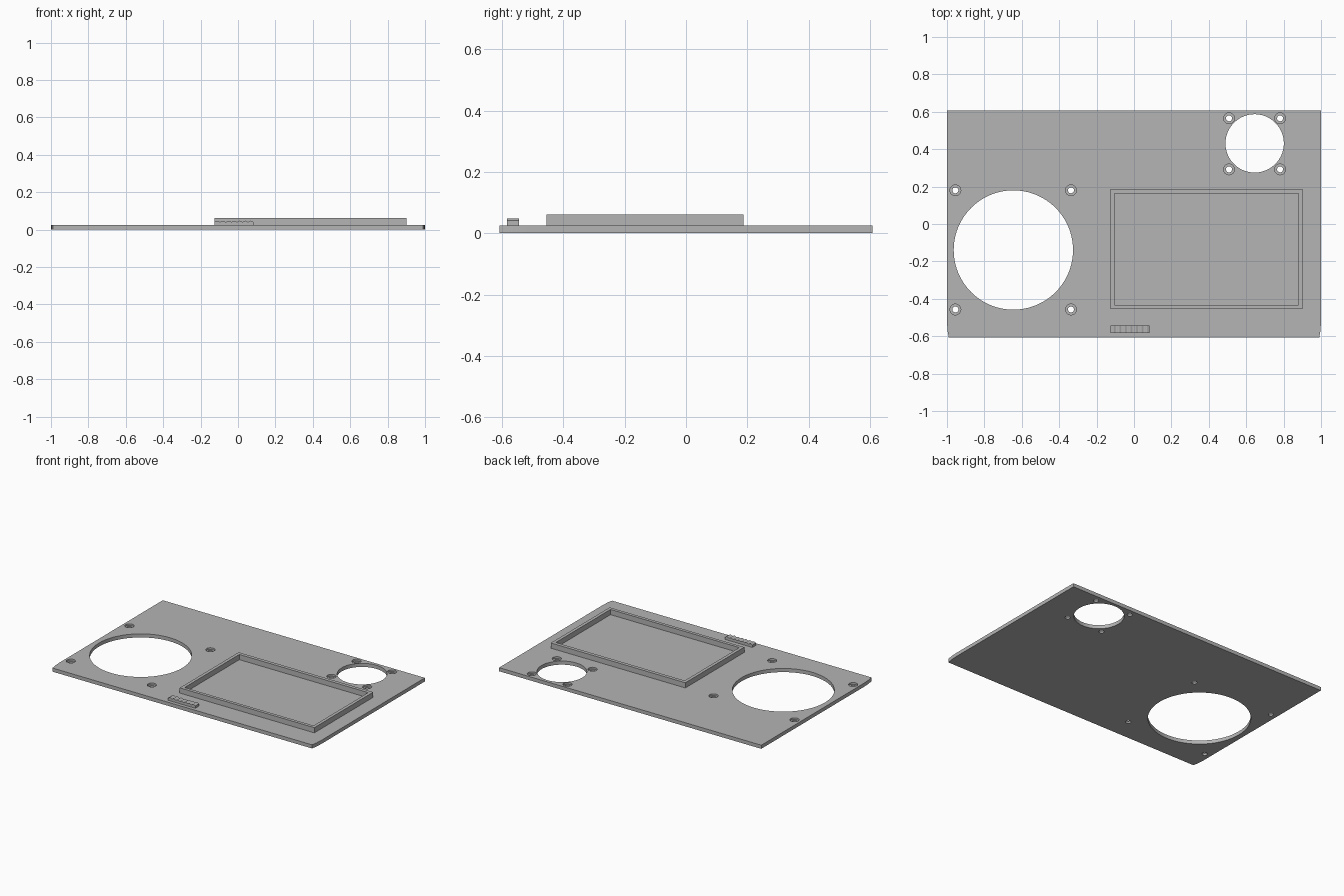
import bpy
import bmesh
from math import cos, pi, radians

if "Cube" in bpy.data.objects:
    bpy.data.objects.remove(bpy.data.objects["Cube"], do_unlink=True)

GREY = (0.46, 0.46, 0.46, 1)
grey = bpy.data.materials.new("plain grey")
grey.use_nodes = True
grey.diffuse_color = GREY
grey.node_tree.nodes["Principled BSDF"].inputs["Base Color"].default_value = GREY

PLATE_TOP = 0.025
FRAME_TOP = 0.061


def finish(name, bm):
    """Turn a bmesh into a named grey object."""
    bmesh.ops.recalc_face_normals(bm, faces=bm.faces)
    mesh = bpy.data.meshes.new(name)
    bm.to_mesh(mesh)
    bm.free()
    mesh.materials.append(grey)
    ob = bpy.data.objects.new(name, mesh)
    bpy.context.collection.objects.link(ob)
    return ob


def prism(name, points, offset):
    """Extrude a closed outline of 3D points along an offset."""
    bm = bmesh.new()
    face = bm.faces.new([bm.verts.new(p) for p in points])
    out = bmesh.ops.extrude_face_region(bm, geom=[face])
    verts = [v for v in out["geom"] if isinstance(v, bmesh.types.BMVert)]
    bmesh.ops.translate(bm, verts=verts, vec=offset)
    return finish(name, bm)


def box(name, x0, x1, y0, y1, z0, z1):
    return prism(name, [(x0, y0, z0), (x1, y0, z0), (x1, y1, z0), (x0, y1, z0)],
                 (0, 0, z1 - z0))


def cylinders(name, holes, z0, z1):
    """One cutter made of several separate upright cylinders (x, y, radius)."""
    bm = bmesh.new()
    for x, y, r in holes:
        made = bmesh.ops.create_cone(bm, cap_ends=True, segments=96 if r > 0.1 else 32,
                                     radius1=r, radius2=r, depth=z1 - z0)
        bmesh.ops.translate(bm, verts=made["verts"], vec=(x, y, (z0 + z1) / 2))
    return finish(name, bm)


def cut(target, *cutters):
    """Subtract the cutters, bake the result and remove the cutters."""
    for c in cutters:
        mod = target.modifiers.new("cut", 'BOOLEAN')
        mod.operation = 'DIFFERENCE'
        mod.solver = 'EXACT'
        mod.object = c
        c.hide_render = True
    bpy.context.view_layer.update()
    graph = bpy.context.evaluated_depsgraph_get()
    baked = bpy.data.meshes.new_from_object(target.evaluated_get(graph))
    target.modifiers.clear()
    target.data = baked
    for c in cutters:
        bpy.data.objects.remove(c, do_unlink=True)


def smooth(ob):
    bpy.ops.object.select_all(action='DESELECT')
    ob.select_set(True)
    bpy.context.view_layer.objects.active = ob
    bpy.ops.object.shade_smooth_by_angle(angle=radians(30))


# Panel outline, its front corners drawn in slightly
side = [(1.0, 0.608), (1.0, -0.52), (0.997, -0.57), (0.99, -0.608)]
outline = side + [(-x, y) for x, y in reversed(side)]
panel = prism("base_panel", [(x, y, 0) for x, y in outline], (0, 0, PLATE_TOP))

# Round openings with counterbored screw holes around each
openings = [(-0.645, -0.139, 0.319), (0.645, 0.431, 0.156)]
screws = [(x, y) for x in (-0.955, -0.337) for y in (0.18, -0.457)]
screws += [(x, y) for x in (0.508, 0.781) for y in (0.565, 0.292)]
through = cylinders("through_cutter", openings + [(x, y, 0.016) for x, y in screws],
                    -0.05, 0.1)
recess = cylinders("recess_cutter", [(x, y, 0.029) for x, y in screws],
                   PLATE_TOP / 2, 0.1)
cut(panel, through, recess)
smooth(panel)

# Raised rectangular rim around the display area
rim = box("display_rim", -0.126, 0.901, -0.455, 0.187, PLATE_TOP, FRAME_TOP)
cut(rim, box("rim_cutter", -0.104, 0.879, -0.433, 0.163, 0, 0.1))

# Small grip block with a rippled top
x0, x1, ripples, steps = -0.125, 0.083, 7, 84
top = []
for i in range(steps + 1):
    t = i / steps
    top.append((x0 + (x1 - x0) * t, -0.584, 0.0445 - 0.003 * cos(2 * pi * ripples * t)))
profile = [(x1, -0.584, PLATE_TOP), (x0, -0.584, PLATE_TOP)]
smooth(prism("rippled_grip", profile + top, (0, 0.04, 0)))
